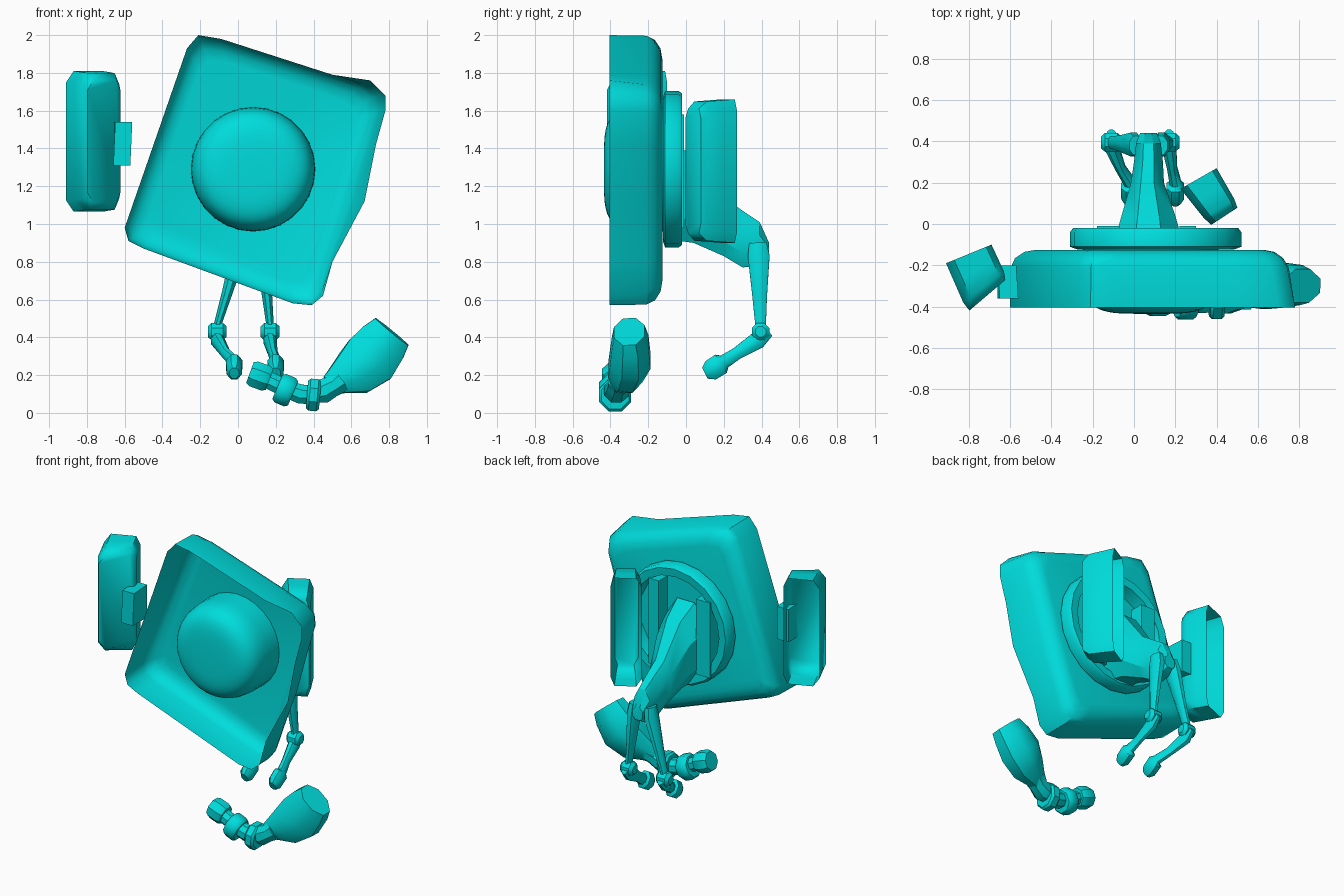
import bpy, bmesh, math
from mathutils import Vector

if "Cube" in bpy.data.objects:
    bpy.data.objects.remove(bpy.data.objects["Cube"])

mat = bpy.data.materials.new("cyan")
mat.diffuse_color = (0.0, 0.72, 0.72, 1)
mat.use_nodes = True
mat.node_tree.nodes["Principled BSDF"].inputs["Base Color"].default_value = mat.diffuse_color


def loft(name, loops, cap0=True, cap1=True, angle=40):
    """Skin a list of equal-length point loops."""
    bm = bmesh.new()
    rings = [[bm.verts.new(p) for p in loop] for loop in loops]
    n = len(rings[0])
    for a, b in zip(rings, rings[1:]):
        for i in range(n):
            j = (i + 1) % n
            bm.faces.new((a[i], a[j], b[j], b[i]))
    if cap0:
        bm.faces.new(rings[0][::-1])
    if cap1:
        bm.faces.new(rings[-1])
    bmesh.ops.recalc_face_normals(bm, faces=bm.faces)
    me = bpy.data.meshes.new(name)
    bm.to_mesh(me)
    bm.free()
    ob = bpy.data.objects.new(name, me)
    bpy.context.collection.objects.link(ob)
    me.materials.append(mat)
    bpy.ops.object.select_all(action='DESELECT')
    ob.select_set(True)
    bpy.context.view_layer.objects.active = ob
    bpy.ops.object.shade_smooth_by_angle(angle=math.radians(angle))
    return ob


def tube(name, stations, sides=8, ref=(0, 1, 0), squash=1.0):
    """Stations are (x, y, z, radius); squash flattens along ref."""
    pts = [Vector(s[:3]) for s in stations]
    loops = []
    for i, p in enumerate(pts):
        t = (pts[min(i + 1, len(pts) - 1)] - pts[max(i - 1, 0)]).normalized()
        u = t.cross(Vector(ref)).normalized()
        v = t.cross(u)
        r = stations[i][3]
        loops.append([p + u * r * math.cos(a) + v * r * squash * math.sin(a)
                      for a in (2 * math.pi * (k + .5) / sides for k in range(sides))])
    return loft(name, loops)


def lathe(name, profile, cx, cz, sides=28, cap0=False, cap1=False):
    """Revolve (radius, y) points around a front-to-back axis."""
    loops = [[(cx + r * math.cos(2 * math.pi * k / sides), y,
               cz + r * math.sin(2 * math.pi * k / sides)) for k in range(sides)]
             for r, y in profile]
    return loft(name, loops, cap0, cap1)


# tilted square shell, open at the front, dented only along the front rim
outline = [(-.27, 1.93), (-.21, 2.0), (-.09, 1.98), (.5, 1.79), (.70, 1.76), (.78, 1.68),
           (.78, 1.6), (.73, 1.42), (.67, 1.12), (.5, .8), (.45, .62), (.39, .57),
           (.29, .58), (-.5, .87), (-.58, .91), (-.6, .98)]
straight = dict(zip(range(3, 11), [(.5, 1.79), (.66, 1.735), (.735, 1.68), (.745, 1.6),
                                   (.69, 1.42), (.60, 1.12), (.495, .8), (.44, .64)]))
cx, cz = .09, 1.285


def shell_loop(y, s, mix):
    loop = []
    for i, p in enumerate(outline):
        q = straight.get(i, p)
        x, z = (a + (b - a) * mix for a, b in zip(p, q))
        loop.append((cx + (x - cx) * s, y, cz + (z - cz) * s))
    return loop


loft("square_shell", [shell_loop(*a) for a in (
    (-.405, 1, 0), (-.21, .995, .8), (-.165, .965, 1), (-.135, .90, 1), (-.125, .82, 1))],
    cap0=False, angle=50)

# full, blunt front dome
dome = []
for k in range(13):
    a = math.pi / 2 * min(k / 12, .99)
    dome.append((.33 * math.cos(a) ** .45, -.12 - .315 * math.sin(a) ** .45))
lathe("front_dome", dome, .08, 1.29, cap1=True)

# rear collar with recessed floor
lathe("rear_collar", [(.38, -.123), (.415, -.11), (.415, -.04), (.40, -.02), (.345, -.025),
                      (.33, -.11)], .105, 1.29, sides=20, cap1=True)


# slabs inside the collar
def block(name, x0, x1, y0, y1, z0, z1, skew=0.0):
    return loft(name, [[(x0 + s, y0, z), (x1 + s, y0, z), (x1, y1, z), (x0, y1, z)]
                       for z, s in ((z0, 0), (z1, skew))])


block("collar_panel_left", -.18, -.07, -.11, -.01, 1.0, 1.53)
block("collar_panel_right", .22, .30, -.11, -.01, .98, 1.58)


# hollow side pods, open toward the back; four plan corners each
def pod(name, rim, far, z0, z1):
    c = .06
    sec = [(0, c), (.18, 0), (.88, 0), (1, c), (1, z1 - z0 - c), (.88, z1 - z0),
           (.18, z1 - z0), (0, z1 - z0 - c)]
    zm = (z1 - z0) / 2
    loops = []
    for t, k in ((0, 1), (.4, .985), (.8, .97), (1, .87)):
        a = Vector(rim[0]).lerp(Vector(far[0]), t)
        b = Vector(rim[1]).lerp(Vector(far[1]), t)
        loop = []
        for s, z in sec:
            p = a.lerp(b, .5 + (s - .5) * k)
            loop.append((p.x, p.y, z0 + zm + (z - zm) * k))
        loops.append(loop)
    return loft(name, loops, cap0=False, angle=50)


pod("left_pod", ((-.91, -.19), (-.69, -.10)), ((-.81, -.43), (-.61, -.26)), 1.065, 1.81)
pod("right_pod", ((.225, .17), (.40, .27)), ((.365, -.01), (.51, .085)), .90, 1.66)
block("left_pod_tab", -.66, -.57, -.36, -.20, 1.31, 1.54, .01)

# hip block tapering back from the collar: y, x, half width, low z, high z
sections = [(-.10, .07, .17, .92, 1.45), (.04, .07, .13, .90, 1.36), (.20, .065, .08, .83, 1.14),
            (.30, .07, .07, .77, 1.07), (.39, .07, .06, .78, 1.01), (.44, .07, .04, .81, .90)]
loft("hip_block", [[(x - w, y, l + .25 * (h - l)), (x - w * .5, y, l), (x + w * .5, y, l),
                    (x + w, y, l + .25 * (h - l)), (x + w, y, l + .7 * (h - l)),
                    (x + w * .4, y, h), (x - w * .4, y, h), (x - w, y, l + .7 * (h - l))]
                   for y, x, w, l, h in sections], angle=30)

# two thin legs with ankle knobs and forward feet
for side, knee, ankle, toe in (("left", .01, -.11, -.02), ("right", .13, .17, .20)):
    tube(side + "_shin", [(knee, .38, .90, .05), (knee * .9 + ankle * .1, .385, .83, .062),
                          (ankle * .6 + knee * .4, .39, .62, .042), (ankle, .395, .46, .03)],
         ref=(1, 0, 0), squash=.7)
    tube(side + "_ankle", [(ankle - .05, .395, .43, .03), (ankle - .03, .395, .43, .05),
                           (ankle + .03, .395, .43, .05), (ankle + .05, .395, .43, .03)])
    m = (ankle + toe) / 2
    tube(side + "_foot", [(ankle, .44, .43, .03), (ankle, .38, .385, .05), (m, .27, .315, .035),
                          (toe, .20, .27, .04), (toe, .185, .26, .062), (toe, .13, .225, .06),
                          (toe, .10, .21, .035)], ref=(1, 0, 0), squash=.75)

# forearm cuff and curled chain of ringed links
tube("arm_cuff", [(.485, -.35, .145, .06), (.53, -.345, .175, .085), (.62, -.32, .22, .14),
                  (.70, -.295, .285, .162), (.77, -.295, .375, .145), (.815, -.30, .43, .122)],
     squash=.72)
tube("arm_wrist", [(.40, -.37, .10, .05), (.45, -.37, .115, .07), (.50, -.36, .14, .06),
                   (.54, -.35, .17, .07)])
links = [(.40, -.375, .095, 175, .092, .035), (.25, -.38, .12, 157, .088, .045),
         (.115, -.375, .195, 160, .075, .055)]
for i, (x, y, z, deg, r, h) in enumerate(links):
    a = math.radians(deg)
    d = Vector((math.cos(a), 0, math.sin(a)))
    c = Vector((x, y, z))
    tube("arm_link_%d" % (i + 1),
         [(*(c + d * h * k), r * f) for k, f in ((-1, .85), (-.6, 1), (.6, 1), (1, .85))])
tube("arm_core", [(.11, -.375, .195, .045), (.19, -.38, .16, .05), (.25, -.38, .13, .05),
                  (.33, -.38, .10, .055), (.40, -.375, .095, .055), (.47, -.365, .12, .05)])
